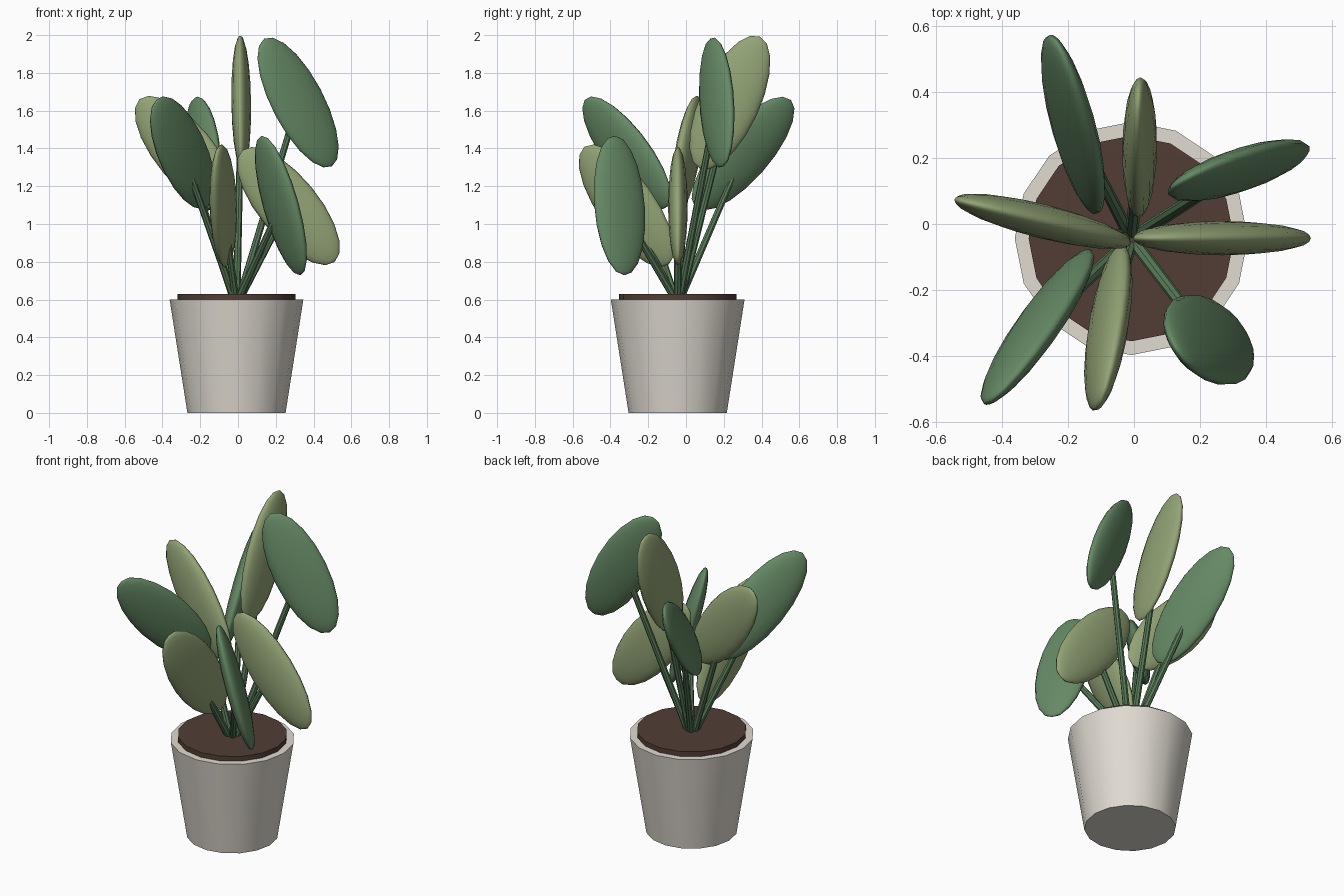
import bpy
from math import radians
from mathutils import Matrix, Vector

if "Cube" in bpy.data.objects:
    bpy.data.objects.remove(bpy.data.objects["Cube"])


def material(name, rgb):
    m = bpy.data.materials.new(name)
    m.diffuse_color = (*rgb, 1)
    m.use_nodes = True
    m.node_tree.nodes["Principled BSDF"].inputs["Base Color"].default_value = m.diffuse_color
    return m


CLAY = material("clay", (0.75, 0.71, 0.64))
EARTH = material("earth", (0.085, 0.048, 0.036))
DARK = material("dark_green", (0.13, 0.25, 0.13))
PALE = material("pale_green", (0.29, 0.37, 0.18))
STALK = material("stalk_green", (0.10, 0.20, 0.10))

CX, CY = -0.008, -0.044


def cone(name, r1, r2, p, q, mat, sides=16):
    """Tapered cylinder from point p to point q."""
    p, q = Vector(p), Vector(q)
    d = q - p
    bpy.ops.mesh.primitive_cone_add(vertices=sides, radius1=r1, radius2=r2,
                                    depth=d.length, location=(p + q) / 2)
    o = bpy.context.object
    o.rotation_euler = d.to_track_quat('Z', 'Y').to_euler() if d.xy.length > 1e-6 else (0, 0, 0)
    o.name = name
    o.data.materials.append(mat)
    bpy.ops.object.shade_smooth_by_angle(angle=radians(35))
    return o


def leaf(name, centre, azimuth, lean, tilt, mat):
    """Flat ellipsoid blade: tilted in its own plane, leaned, then turned."""
    bpy.ops.mesh.primitive_uv_sphere_add(segments=16, ring_count=10, radius=1)
    o = bpy.context.object
    o.name = name
    o.matrix_world = (Matrix.Translation(centre)
                      @ Matrix.Rotation(radians(azimuth), 4, 'Z')
                      @ Matrix.Rotation(radians(lean), 4, 'X')
                      @ Matrix.Rotation(radians(tilt), 4, 'Y')
                      @ Matrix.Diagonal((0.158, 0.052, 0.384, 1)))
    o.data.materials.append(mat)
    bpy.ops.object.shade_smooth()


# Pot and soil
cone("pot", 0.26, 0.354, (CX, CY, 0), (CX, CY, 0.6), CLAY)
cone("soil", 0.312, 0.312, (CX, CY, 0.55), (CX, CY, 0.63), EARTH)

# Leaves: centre, azimuth, lean, tilt, material
LEAVES = [
    ((0.267, -0.043, 1.095), 0, 0, -39.5, PALE),
    ((0.318, 0.163, 1.643), 28, -9, -27, DARK),
    ((0.017, 0.232, 1.643), 87, -2, 24.5, PALE),
    ((-0.185, 0.302, 1.373), 115, 12, 41, DARK),
    ((-0.277, 0.008, 1.371), 166, 0, 41, PALE),
    ((-0.293, -0.313, 1.377), 226, -11, 42, DARK),
    ((-0.078, -0.315, 1.097), 253, -8, 35, PALE),
    ((0.227, -0.352, 1.098), 303, 15, -5.5, DARK),
]
for i, (c, az, lean, tilt, mat) in enumerate(LEAVES, 1):
    leaf(f"leaf_{i}", c, az, lean, tilt, mat)
    # Stem from the soil to the middle of the leaf
    out = (Vector(c) - Vector((CX, CY, c[2]))).normalized() * 0.015
    cone(f"stem_{i}", 0.02, 0.017, (CX + out.x, CY + out.y, 0.6), c, STALK, 8)
